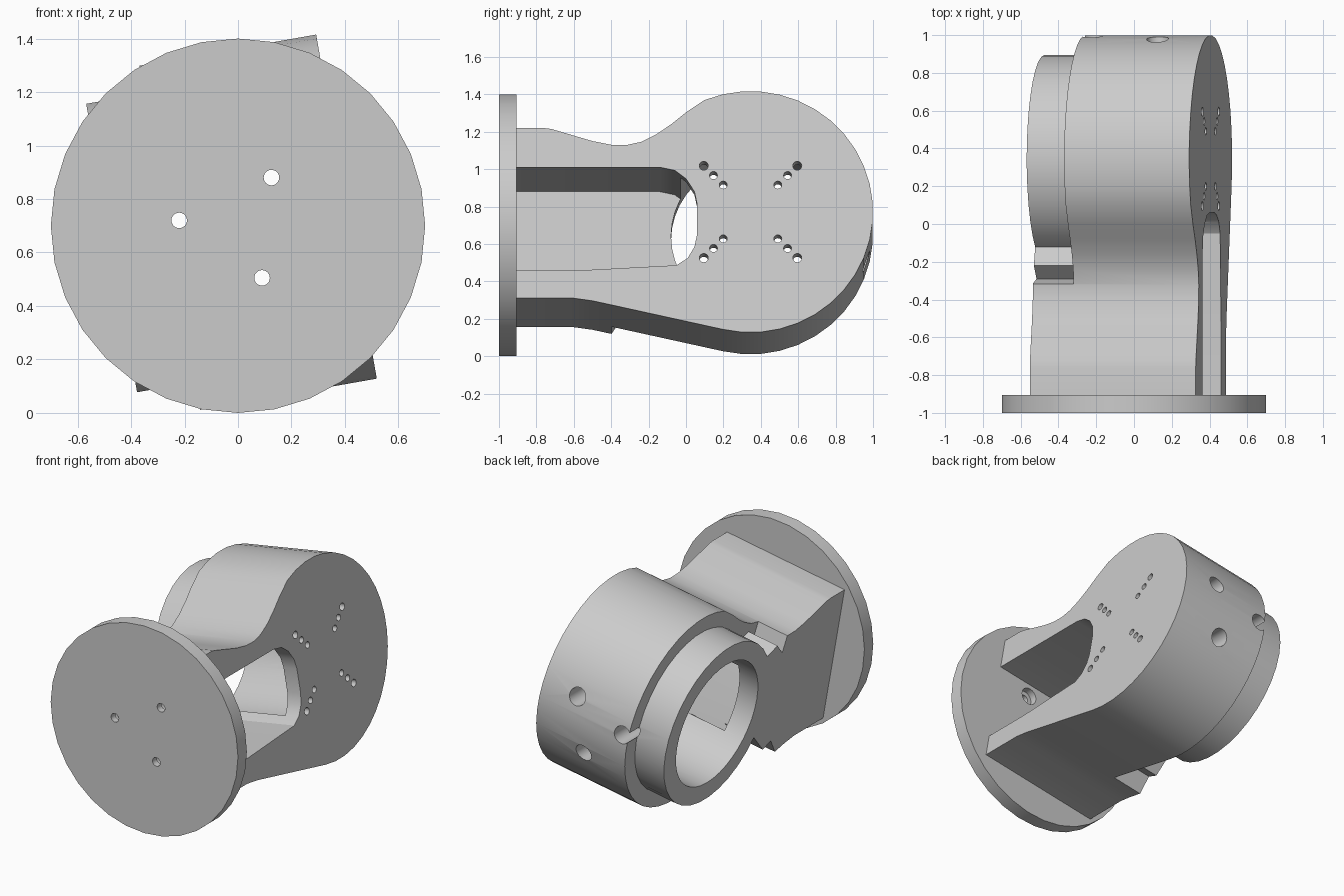
import bpy, bmesh
from math import cos, sin, radians
from mathutils import Matrix

cube = bpy.data.objects.get("Cube")
if cube:
    bpy.data.objects.remove(cube, do_unlink=True)

grey = bpy.data.materials.new("plain grey")
grey.use_nodes = True
COLOUR = (0.6, 0.6, 0.6, 1)
grey.diffuse_color = COLOUR
grey.node_tree.nodes["Principled BSDF"].inputs["Base Color"].default_value = COLOUR

MID = 0.7        # height of the disc centre
HUB = 0.345      # y of the housing axis
TILT = Matrix.Translation((0, 0, MID)) @ Matrix.Rotation(radians(-10), 4, 'Y')


def prism(name, outline, u0, u1, matrix=TILT):
    """Closed solid: a (y, z) outline swept along local x from u0 to u1."""
    bm = bmesh.new()
    near = [bm.verts.new((u0, y, v)) for y, v in outline]
    far = [bm.verts.new((u1, y, v)) for y, v in outline]
    bm.faces.new(near)
    bm.faces.new(far[::-1])
    for i in range(len(near)):
        bm.faces.new((near[i], near[i - 1], far[i - 1], far[i]))
    if bm.calc_volume(signed=True) < 0:
        bmesh.ops.reverse_faces(bm, faces=bm.faces)
    bm.transform(matrix)
    mesh = bpy.data.meshes.new(name)
    bm.to_mesh(mesh)
    bm.free()
    mesh.materials.append(grey)
    obj = bpy.data.objects.new(name, mesh)
    bpy.context.collection.objects.link(obj)
    return obj


def arc(y, z, r, start, end, steps):
    angles = [radians(start + (end - start) * i / steps) for i in range(steps + 1)]
    return [(y + r * cos(a), z + r * sin(a)) for a in angles]


def circle(y, z, r, n=32):
    return arc(y, z, r, 0, 360, n)[:-1]


def rod(name, x, z, r, y0, y1, n=24):
    """Round bar along y."""
    turn = Matrix.Rotation(radians(90), 4, 'Z')
    return prism(name, circle(-x, z, r, n), y0, y1, turn)


def carve(obj, cutters):
    """Subtract the cutters, changing solver if one gives no result."""
    for cutter in cutters:
        mod = obj.modifiers.new("cut", 'BOOLEAN')
        mod.operation = 'DIFFERENCE'
        mod.object = cutter
    for solver in ('EXACT', 'MANIFOLD'):
        for mod in obj.modifiers:
            mod.solver = solver
        graph = bpy.context.evaluated_depsgraph_get()
        mesh = bpy.data.meshes.new_from_object(obj.evaluated_get(graph))
        if len(mesh.polygons) > len(obj.data.polygons):
            obj.data = mesh
            break
    obj.modifiers.clear()
    for cutter in cutters:
        bpy.data.objects.remove(cutter, do_unlink=True)


# Housing with its neck and web, at full depth
neck = [(0, .54), (-.08, .475), (-.16, .42), (-.24, .38), (-.32, .362), (-.4, .364),
        (-.5, .384), (-.72, .45), (-.76, .455)]
web_end = [(-.91, .455), (-.91, -.469)]
web_bottom = [(-.6, -.469), (-.5, -.483), (-.4, -.505)]
housing = prism("housing_arm",
                arc(HUB, 0, .655, -103, 112, 24) + neck + web_end + web_bottom,
                -.48, .412)

# Step around the narrow collar, ending in small teeth beside the web
step = (arc(HUB, 0, .55, -148, 148, 28) + [(-.22, .33), (-.29, .25), (-.33, .42)]
        + arc(HUB, 0, .9, 142, -142, 28) + [(-.42, -.54), (-.33, -.4), (-.25, -.43)])
cutters = [prism("step", step, -.7, -.26)]

# Bore and side pocket
cutters.append(prism("bore", circle(HUB, 0, .425, 40), -.75, .31))
pocket = [(-1.1, .242), (-.14, .242), (-.06, .225), (0, .18), (.045, .11), (.06, .04),
          (.06, -.12), (.045, -.19), (.01, -.25), (-.05, -.29), (-.55, -.317), (-1.1, -.317)]
cutters.append(prism("pocket", pocket, -.34, .7))

# Four diagonal rows of small holes in the side plate
for sy in (-1, 1):
    for sv in (-1, 1):
        for d, r in ((.25, .024), (.198, .021), (.146, .021)):
            cutters.append(prism("pin_hole", circle(HUB + sy * d, sv * d, r, 16), .2, .6))

# Tool access holes through the rear wall
screws = [(.125, .88), (-.22, .72), (.09, .505)]
for x, z in screws:
    cutters.append(rod("access_hole", x, z, .058, .5, 1.2))
carve(housing, cutters)

# Mounting disc with counterbored screw holes
disc = rod("mounting_disc", 0, MID, .7, -1, -.905, 32)
cutters = []
for x, z in screws:
    cutters.append(rod("screw_hole", x, z, .029, -1.2, -.8))
    cutters.append(rod("counterbore", x, z, .058, -.955, -.8))
carve(disc, cutters)

for obj in (housing, disc):
    bpy.ops.object.select_all(action='DESELECT')
    obj.select_set(True)
    bpy.context.view_layer.objects.active = obj
    bpy.ops.object.shade_smooth_by_angle(angle=radians(30))
